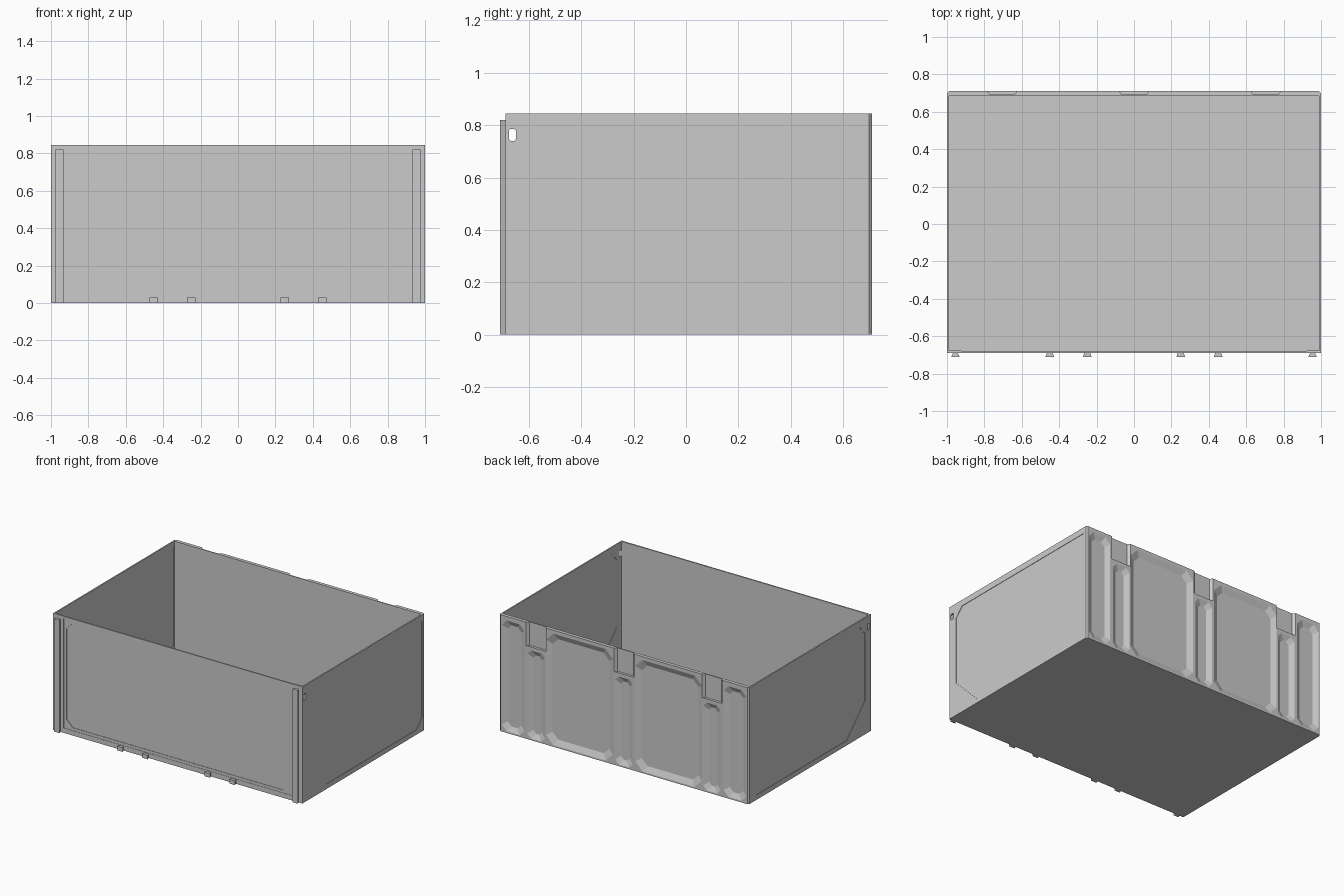
import bpy, bmesh

if "Cube" in bpy.data.objects:
    bpy.data.objects.remove(bpy.data.objects["Cube"])

H = 0.845          # height of the crate
YF, YB = -0.69, 0.71


def loft(name, loop_a, loop_b):
    """Closed solid between two matching loops of 3D points."""
    bm = bmesh.new()
    a = [bm.verts.new(p) for p in loop_a]
    b = [bm.verts.new(p) for p in loop_b]
    n = len(a)
    bm.faces.new(a)
    bm.faces.new(b[::-1])
    for i in range(n):
        j = (i + 1) % n
        bm.faces.new((a[j], a[i], b[i], b[j]))
    bmesh.ops.recalc_face_normals(bm, faces=bm.faces)
    me = bpy.data.meshes.new(name)
    bm.to_mesh(me)
    bm.free()
    ob = bpy.data.objects.new(name, me)
    bpy.context.collection.objects.link(ob)
    return ob


def along_x(name, pts, x0, x1):
    return loft(name, [(x0, y, z) for y, z in pts], [(x1, y, z) for y, z in pts])


def along_y(name, pts, y0, y1, pts2=None):
    return loft(name, [(x, y0, z) for x, z in pts], [(x, y1, z) for x, z in (pts2 or pts)])


def along_z(name, pts, z0, z1):
    return loft(name, [(x, y, z0) for x, y in pts], [(x, y, z1) for x, y in pts])


def rect(x0, x1, z0, z1):
    return [(x0, z0), (x1, z0), (x1, z1), (x0, z1)]


def octagon(x0, x1, z0, z1, c):
    return [(x0 + c, z0), (x1 - c, z0), (x1, z0 + c), (x1, z1 - c),
            (x1 - c, z1), (x0 + c, z1), (x0, z1 - c), (x0, z0 + c)]


def cut(target, cutter):
    mod = target.modifiers.new("cut", 'BOOLEAN')
    mod.operation = 'DIFFERENCE'
    mod.solver = 'EXACT'
    mod.object = cutter
    bpy.context.view_layer.objects.active = target
    bpy.ops.object.modifier_apply(modifier=mod.name)
    bpy.data.objects.remove(cutter, do_unlink=True)


# Open crate shell with chamfered back corners
crate = along_z("crate_shell", [(-1, YF), (1, YF), (1, YB - 0.01), (0.99, YB),
                                (-0.99, YB), (-1, YB - 0.01)], 0, H)
cut(crate, along_z("cavity", rect(-0.99, 0.99, -0.68, 0.685), 0.012, 1))

# Front: shallow frame, then chamfered panel
cut(crate, along_y("frame_cut", rect(-0.915, 0.915, 0.035, 0.83), -0.75, YF + 0.002))
cut(crate, along_y("panel_cut", octagon(-0.893, 0.893, 0.055, 0.812, 0.05), -0.75, YF + 0.005))

# Sides: recessed panel inside and out, and a small window near the front
side = [(-0.62, 0.735), (-0.56, 0.8), (0.68, 0.8), (0.68, 0.1),
        (0.62, 0.035), (-0.415, 0.035), (-0.62, 0.24)]
for s in (-1, 1):
    cut(crate, along_x("side_cut", side, s * 0.997, s * 1.1))
    cut(crate, along_x("inner_cut", side, s * 0.9, s * 0.993))
    cut(crate, along_x("window_cut", octagon(-0.676, -0.65, 0.74, 0.786, 0.006), s * 0.95, s * 1.1))


# Back: pockets with sloping sides
def pocket(x0, x1, z0, z1, c, w=0.04):
    k = w / 0.018 * 0.002          # carry the slope just past the surface
    cut(crate, along_y("pocket_cut", octagon(x0 - k, x1 + k, z0 - k, z1 + k, c), YB + 0.002, YB - 0.018,
                       octagon(x0 + w, x1 - w, z0 + w, z1 - w, c * 0.75)))


for s in (-1, 1):
    pocket(*sorted((s * 0.80, s * 0.98)), 0.012, 0.815, 0.04, 0.035)
    pocket(*sorted((s * 0.09, s * 0.625)), 0.012, 0.82, 0.06)
for cx in (-0.705, 0, 0.705):
    pocket(cx - 0.07, cx + 0.07, 0.012, 0.65, 0.03, 0.035)
    # dovetail slot, open at the top
    cut(crate, along_z("slot_cut", [(cx - 0.085, YB + 0.005), (cx - 0.065, YB - 0.018),
                                    (cx + 0.065, YB - 0.018), (cx + 0.085, YB + 0.005)], 0.675, 1))


# Dovetail: narrow at the wall, wide at the outside
def dovetail(name, cx, inner, outer, z1):
    return along_z(name, [(cx - inner, YF + 0.003), (cx + inner, YF + 0.003),
                          (cx + outer, -0.71), (cx - outer, -0.71)], 0, z1)


for s, label in ((-1, "left"), (1, "right")):
    dovetail("front_post_" + label, s * 0.955, 0.012, 0.022, 0.82)
    for i, x in enumerate((0.25, 0.45)):
        dovetail(f"front_tab_{label}_{i + 1}", s * x, 0.015, 0.023, 0.03)
    # stiffener inside the front corner
    along_z("corner_stiffener_" + label, rect(*sorted((s * 0.925, s * 0.991)), -0.681, -0.677), 0.01, H)
